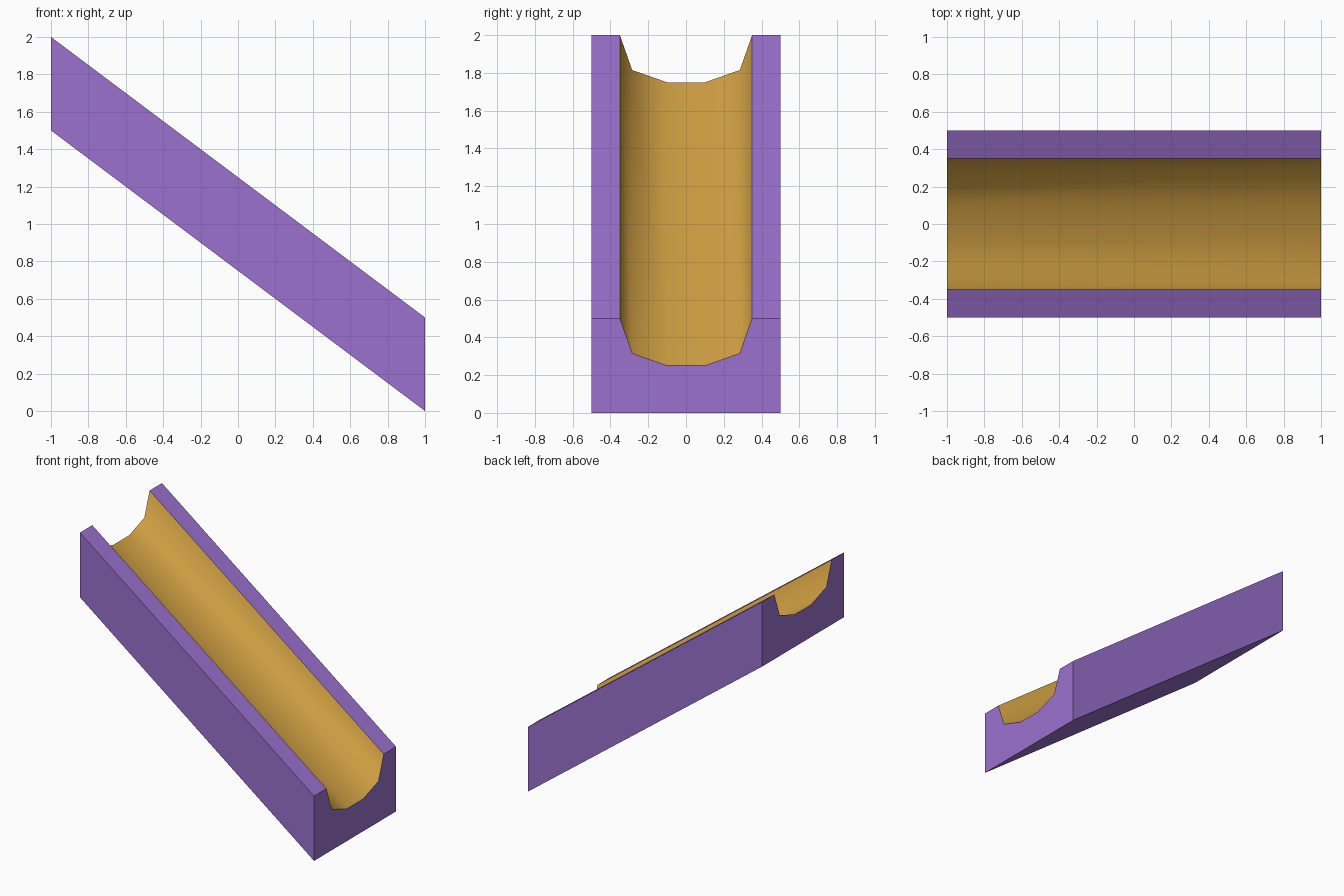
import bpy, bmesh

if "Cube" in bpy.data.objects:
    bpy.data.objects.remove(bpy.data.objects["Cube"])


def material(name, rgb):
    m = bpy.data.materials.new(name)
    m.diffuse_color = (*rgb, 1.0)
    m.use_nodes = True
    m.node_tree.nodes["Principled BSDF"].inputs["Base Color"].default_value = m.diffuse_color
    return m


purple = material("purple", (0.328, 0.165, 0.617))
amber = material("amber", (0.658, 0.366, 0.058))

# Half cross-section (y, z): groove floor, groove side, rim, outer wall, base
half = [(0.10, 0.25), (0.285, 0.315), (0.35, 0.5), (0.5, 0.5), (0.5, 0.0)]
profile = half + [(-y, z) for y, z in reversed(half)]
DROP = 1.5  # height difference between the two ends

# Sloped trough: section swept from the high end to the low end
bm = bmesh.new()
high = [bm.verts.new((-1, y, z + DROP)) for y, z in profile]
low = [bm.verts.new((1, y, z)) for y, z in profile]
n = len(profile)
groove = {0, 1, n - 3, n - 2, n - 1}
for i in range(n):
    j = (i + 1) % n
    f = bm.faces.new((high[i], high[j], low[j], low[i]))
    if i in groove:
        f.material_index = 1
        f.smooth = True
bm.faces.new(high)
bm.faces.new(low)
bmesh.ops.recalc_face_normals(bm, faces=bm.faces[:])

# Only edges inside the groove stay smooth
for e in bm.edges:
    e.smooth = all(f.material_index == 1 for f in e.link_faces)

mesh = bpy.data.meshes.new("sloped_trough")
bm.to_mesh(mesh)
bm.free()
mesh.materials.append(purple)
mesh.materials.append(amber)
bpy.context.collection.objects.link(bpy.data.objects.new("sloped_trough", mesh))
